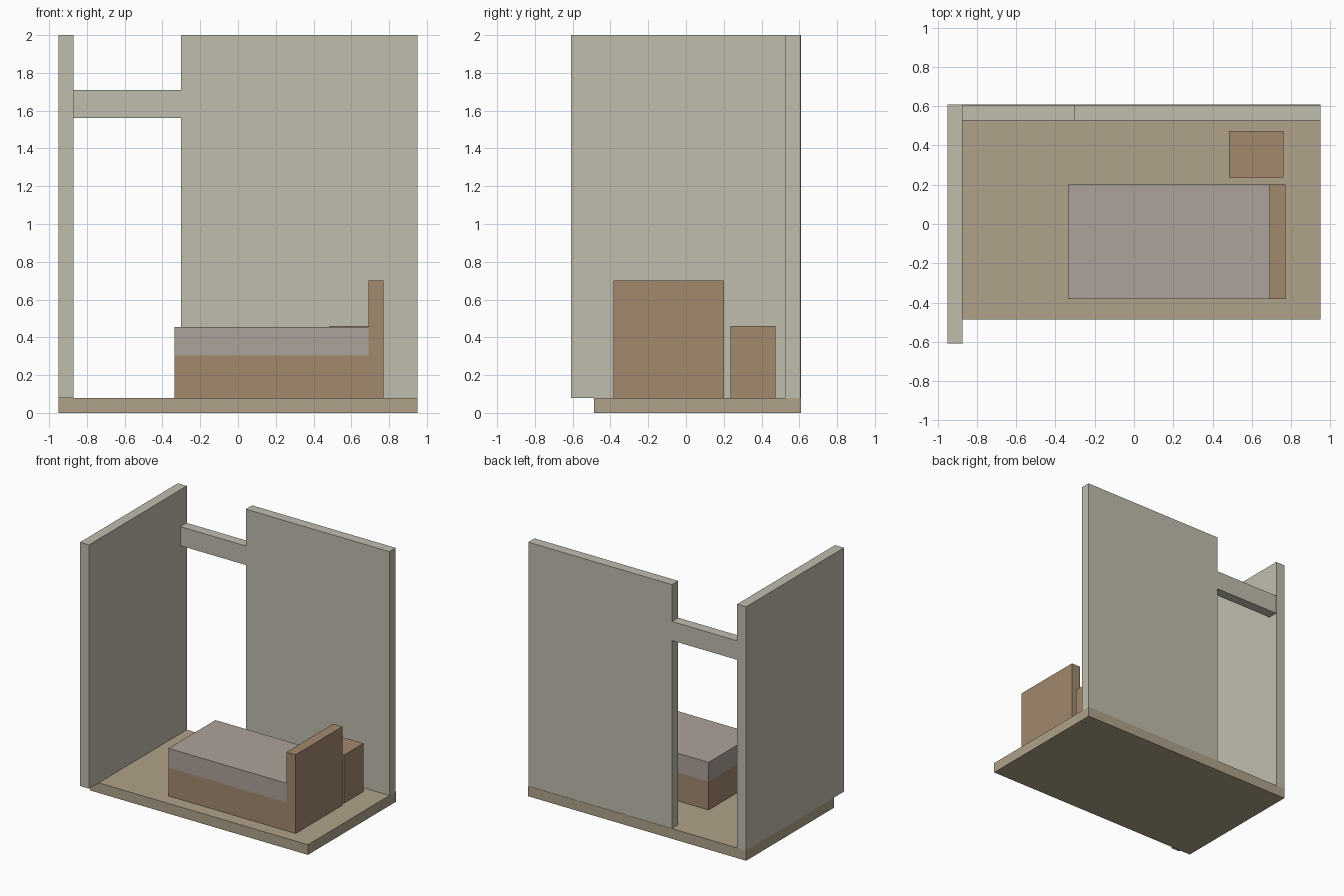
import bpy

if "Cube" in bpy.data.objects:
    bpy.data.objects.remove(bpy.data.objects["Cube"])


def material(name, rgb):
    m = bpy.data.materials.new(name)
    m.diffuse_color = (*rgb, 1)
    m.use_nodes = True
    m.node_tree.nodes["Principled BSDF"].inputs["Base Color"].default_value = m.diffuse_color
    return m


wall = material("plaster", (0.53, 0.51, 0.42))
tan = material("floor_tan", (0.43, 0.36, 0.25))
wood = material("wood", (0.36, 0.25, 0.155))
cloth = material("bedding", (0.42, 0.36, 0.32))


def box(name, x, y, z, mat):
    """Axis-aligned box given as (min, max) ranges."""
    bpy.ops.mesh.primitive_cube_add(size=1)
    o = bpy.context.object
    o.name = name
    for v in o.data.vertices:
        v.co = [r[0] if c < 0 else r[1] for c, r in zip(v.co, (x, y, z))]
    o.data.materials.append(mat)


# Room shell
box("floor", (-0.95, 0.95), (-0.487, 0.608), (0, 0.08), tan)
box("left_wall", (-0.95, -0.872), (-0.608, 0.608), (0.08, 2), wall)
box("back_wall", (-0.302, 0.95), (0.528, 0.606), (0.08, 2), wall)
box("door_lintel", (-0.872, -0.302), (0.528, 0.606), (1.56, 1.71), wall)

# Bed
box("bed_base", (-0.337, 0.69), (-0.383, 0.2), (0.08, 0.303), wood)
box("mattress", (-0.337, 0.69), (-0.383, 0.2), (0.303, 0.455), cloth)
box("headboard", (0.69, 0.77), (-0.383, 0.2), (0.08, 0.7), wood)

# Bedside table
box("nightstand", (0.484, 0.76), (0.236, 0.474), (0.08, 0.46), wood)
